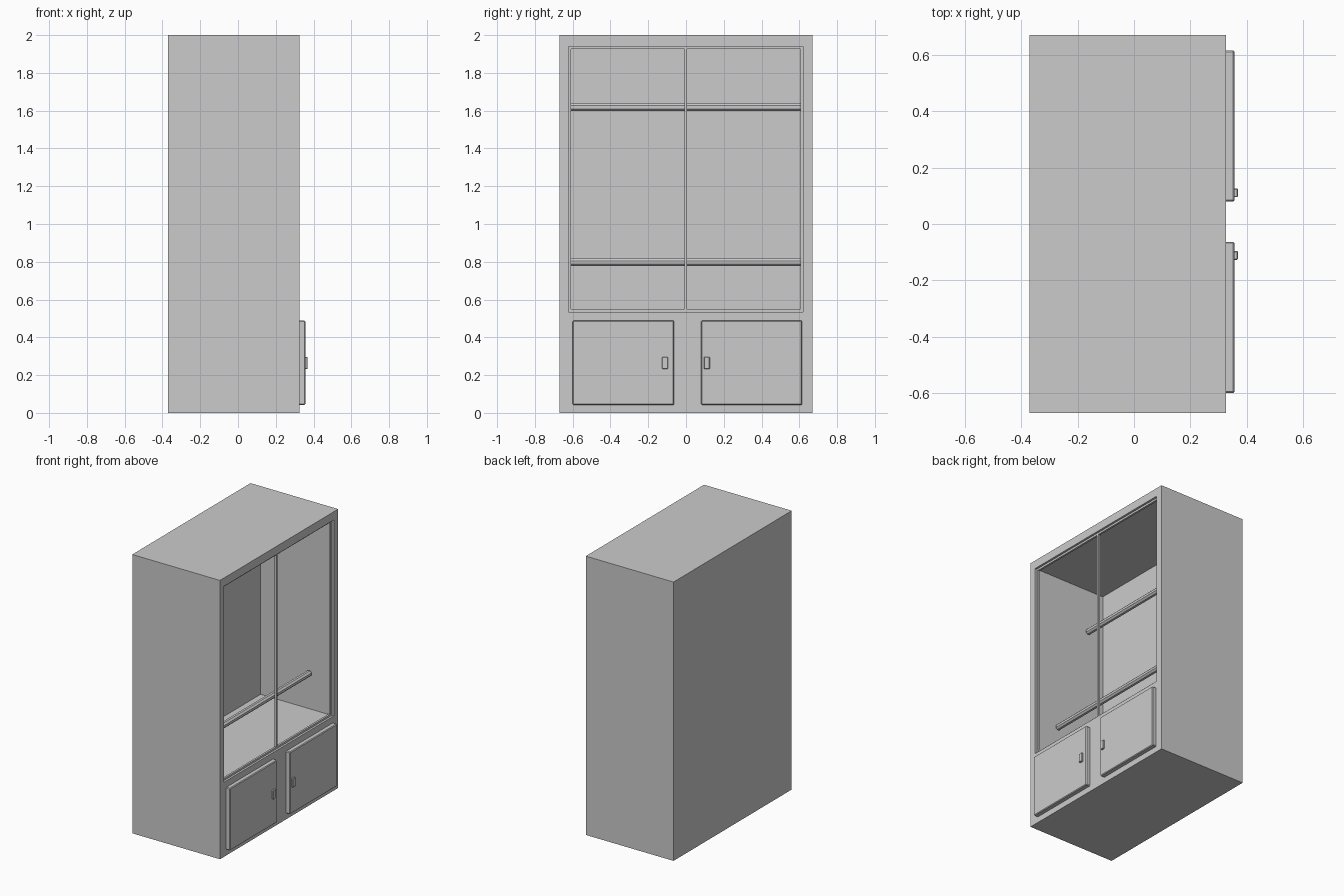
import bpy, math
from mathutils import Vector

if "Cube" in bpy.data.objects:
    bpy.data.objects.remove(bpy.data.objects["Cube"])


def box(name, lo, hi, bevel=0.0):
    """Axis-aligned box between two corners, optionally with chamfered edges."""
    lo, hi = Vector(lo), Vector(hi)
    bpy.ops.mesh.primitive_cube_add(size=1, location=(lo + hi) / 2)
    ob = bpy.context.object
    ob.name = name
    ob.scale = hi - lo
    bpy.ops.object.transform_apply(location=False, rotation=False, scale=True)
    if bevel:
        mod = ob.modifiers.new("chamfer", 'BEVEL')
        mod.width = bevel
        mod.segments = 1
    return ob


BACK, FRONT = -0.37, 0.326
Y0, Y1, Z0, Z1 = -0.623, 0.620, 0.535, 1.94   # display opening

# cabinet body with the open display compartment cut into it
body = box("cabinet_body", (BACK, -0.67, 0), (FRONT, 0.67, 2))
cutter = box("opening_cutter", (-0.255, Y0, Z0), (0.5, Y1, Z1))
cut = body.modifiers.new("opening", 'BOOLEAN')
cut.operation = 'DIFFERENCE'
cut.solver = 'EXACT'
cut.object = cutter
bpy.context.view_layer.objects.active = body
bpy.ops.object.modifier_apply(modifier="opening")
bpy.data.objects.remove(cutter)

# slim window frame, set slightly back in the opening
T, FX0, FX1 = 0.014, 0.297, 0.311
box("frame_left", (FX0, Y0, Z0), (FX1, Y0 + T, Z1))
box("frame_right", (FX0, Y1 - T, Z0), (FX1, Y1, Z1))
box("frame_bottom", (FX0, Y0 + T, Z0), (FX1, Y1 - T, Z0 + T))
box("frame_top", (FX0, Y0 + T, Z1 - T), (FX1, Y1 - T, Z1))
box("frame_divider", (FX0, -0.009, Z0 + T), (FX1, 0.006, Z1 - T))

# octagonal hanging rods
for name, x, z in (("upper_rod", -0.12, 1.618), ("lower_rod", 0.14, 0.797)):
    bpy.ops.mesh.primitive_cylinder_add(vertices=8, radius=0.0215, depth=1.215,
                                        location=(x, -0.002, z),
                                        rotation=(math.pi / 2, 0, 0))
    rod = bpy.context.object
    rod.name = name
    bpy.ops.object.transform_apply(location=False, rotation=True, scale=False)
    # turn half a facet so that a flat lies on top
    rod.rotation_euler.y = math.pi / 8

# doors with small handles
for side, y0, y1, h0 in (("left", -0.60, -0.063, -0.127),
                         ("right", 0.08, 0.615, 0.095)):
    box(side + "_door", (FRONT - 0.01, y0, 0.042), (0.357, y1, 0.489), 0.005)
    box(side + "_handle", (0.35, h0, 0.232), (0.369, h0 + 0.031, 0.296), 0.003)
